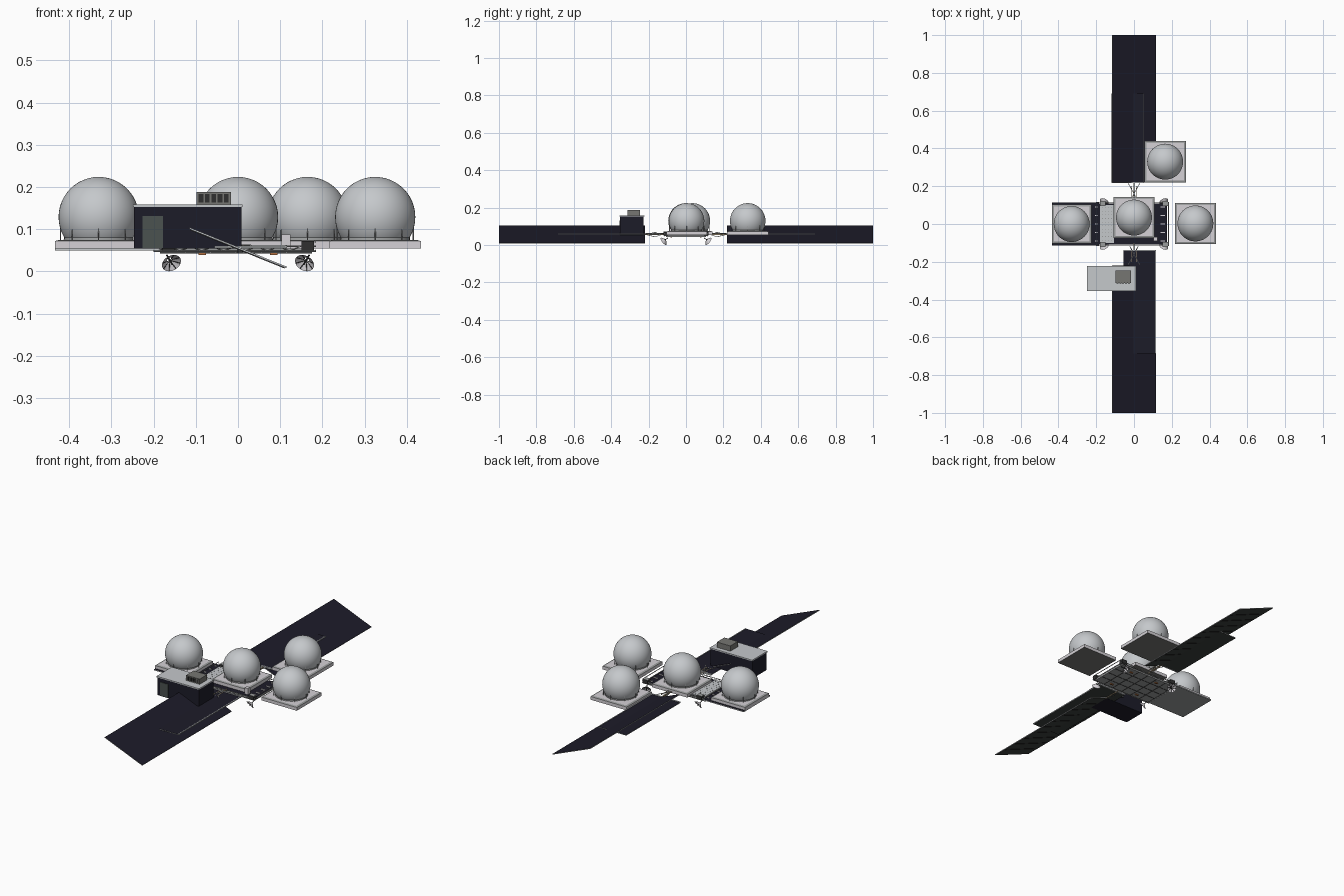
import bpy, bmesh, math
from mathutils import Vector, Matrix

old = bpy.data.objects.get("Cube")
if old:
    bpy.data.objects.remove(old)


def material(name, r, g, b):
    m = bpy.data.materials.new(name)
    m.use_nodes = True
    m.diffuse_color = (r, g, b, 1)
    node = next(n for n in m.node_tree.nodes if n.type == 'BSDF_PRINCIPLED')
    node.inputs["Base Color"].default_value = (r, g, b, 1)
    return m


SHELL = material("dome_grey", 0.56, 0.58, 0.6)
PLATE = material("plate_grey", 0.66, 0.64, 0.67)
NAVY = material("solar_navy", 0.012, 0.0115, 0.022)
BACK = material("panel_back", 0.045, 0.05, 0.046)
STEEL = material("steel", 0.33, 0.34, 0.34)
DARK = material("dark_metal", 0.03, 0.03, 0.03)
DOOR = material("door_green", 0.07, 0.085, 0.08)
VENT = material("vent_grey", 0.18, 0.18, 0.17)
ORANGE = material("orange", 0.45, 0.16, 0.05)
TAN = material("mast_tan", 0.42, 0.33, 0.2)


def finish(name, bm, mats, rule=None, smooth=False):
    bmesh.ops.recalc_face_normals(bm, faces=bm.faces)
    bm.normal_update()
    if rule:
        for f in bm.faces:
            f.material_index = rule(f)
    mesh = bpy.data.meshes.new(name)
    bm.to_mesh(mesh)
    bm.free()
    for m in mats:
        mesh.materials.append(m)
    ob = bpy.data.objects.new(name, mesh)
    bpy.context.collection.objects.link(ob)
    if smooth:
        bpy.ops.object.select_all(action='DESELECT')
        ob.select_set(True)
        bpy.context.view_layer.objects.active = ob
        bpy.ops.object.shade_smooth_by_angle(angle=math.radians(35))


def add_box(bm, x, y, z):
    size = [b - a for a, b in (x, y, z)]
    mid = [(a + b) / 2 for a, b in (x, y, z)]
    bmesh.ops.create_cube(bm, size=1, matrix=Matrix.Translation(mid) @ Matrix.Diagonal((*size, 1)))


def box(name, x, y, z, *mats, rule=None):
    bm = bmesh.new()
    add_box(bm, x, y, z)
    finish(name, bm, mats, rule)


def add_rod(bm, a, b, r, sides=6):
    a, b = Vector(a), Vector(b)
    turn = (b - a).to_track_quat('Z', 'Y').to_matrix().to_4x4()
    bmesh.ops.create_cone(bm, cap_ends=True, segments=sides, radius1=r, radius2=r,
                          depth=(b - a).length, matrix=Matrix.Translation((a + b) / 2) @ turn)


def panel_rule(f):
    # front, back and edge of a thin panel
    return 0 if f.normal.z > 0.5 else 1 if f.normal.z < -0.5 else 2


# Radar domes: plate with darker border, ring pedestal, clips and shell
def dome(name, cx, cy, half):
    bm = bmesh.new()
    add_box(bm, (cx - half, cx + half), (cy - half, cy + half), (.054, .072))
    top = [f for f in bm.faces if f.calc_center_median().z > .07]
    border = bmesh.ops.inset_region(bm, faces=top, thickness=.015, depth=.003)["faces"]
    finish(name + "_plate", bm, [PLATE, VENT, STEEL],
           lambda f: 1 if f.normal.z < -.5 else 2 if f in border else 0)

    bm = bmesh.new()
    bmesh.ops.create_cone(bm, cap_ends=True, segments=32, radius1=.083, radius2=.08,
                          depth=.018, matrix=Matrix.Translation((cx, cy, .083)))
    finish(name + "_pedestal", bm, [STEEL], smooth=True)

    bm = bmesh.new()
    for i in range(8):
        a = math.tau * i / 8
        x, y = cx + .09 * math.cos(a), cy + .09 * math.sin(a)
        add_rod(bm, (x, y, .075), (x, y, .105), .0015)
    finish(name + "_clips", bm, [STEEL])

    bm = bmesh.new()
    bmesh.ops.create_uvsphere(bm, u_segments=48, v_segments=24, radius=.095,
                              matrix=Matrix.Translation((cx, cy, .129)))
    bmesh.ops.bisect_plane(bm, geom=bm.verts[:] + bm.edges[:] + bm.faces[:],
                           plane_co=(0, 0, .08), plane_no=(0, 0, 1), clear_inner=True)
    finish(name + "_shell", bm, [SHELL], smooth=True)


dome("west_dome", -.33, 0, .104)
dome("central_dome", 0, .034, .108)
dome("rear_dome", .165, .33, .11)
dome("east_dome", .325, .003, .108)

# Tilted long wings
tilt = Matrix.Translation((0, 0, .056)) @ Matrix.Rotation(math.radians(22), 4, 'Y')
for side, label in ((-1, "front"), (1, "rear")):
    bm = bmesh.new()
    add_box(bm, (-.124, .124), sorted((side * .22, side)), (-.002, .002))
    bm.transform(tilt)
    finish(label + "_long_wing", bm, [NAVY, BACK, SHELL], panel_rule)

    # battens on the underside of the wing
    bm = bmesh.new()
    for i in range(1, 10):
        y = side * (.22 + .078 * i)
        add_box(bm, (-.12, .12), (y - .001, y + .001), (-.004, -.002))
    bm.transform(tilt)
    finish(label + "_wing_battens", bm, [DARK])

# Flat short wings with a light outer strip and hinge bar
for label, x, y, outer, inner in (("front", (-.056, .116), (-.685, -.14), .114, -.14),
                                  ("rear", (-.118, .054), (.22, .69), .052, .22)):
    box(label + "_short_wing", x, y, (.056, .06), NAVY, BACK, SHELL, rule=panel_rule)
    box(label + "_wing_strip", (outer - .002, outer + .002), y, (.058, .062), SHELL)
    box(label + "_wing_hinge_bar", x, (inner - .003, inner + .003), (.055, .063), SHELL)

# Masts joining the hull to the wings, with crossed lattice
masts, lattice = bmesh.new(), bmesh.new()
for s in (-1, 1):
    add_rod(masts, (0, s * .1, .056), (0, s * .235, .056), .0035)
    for sx in (-1, 1):
        add_rod(lattice, (sx * .03, s * .215, .062), (-sx * .022, s * .12, .062), .002)
        add_rod(masts, (sx * .012, s * .13, .06), (sx * .012, s * .2, .06), .002)
    for sz in (-1, 1):
        mid = (0, s * .165, .056 + sz * .012)
        add_rod(lattice, (0, s * .13, .056), mid, .0015)
        add_rod(lattice, mid, (0, s * .215, .056), .0015)
finish("wing_masts", masts, [TAN])
finish("mast_lattice", lattice, [STEEL])

# Central hull, its decks and the side deck
box("hull_deck", (-.185, .175), (-.108, .108), (.044, .054), NAVY, STEEL, STEEL, rule=panel_rule)
box("grey_deck", (-.18, -.107), (-.1, .1), (.054, .06), SHELL)
box("side_deck", (-.433, -.185), (-.115, .115), (.05, .056), NAVY, STEEL, SHELL, rule=panel_rule)

# Small holes dotted over the grey deck
bm = bmesh.new()
for i in range(4):
    for j in range(10):
        x, y = -.168 + i * .016, -.085 + j * .019
        add_box(bm, (x - .0015, x + .0015), (y - .0015, y + .0015), (.059, .061))
finish("deck_holes", bm, [VENT])

# Thin ribs and pads under the hull
bm = bmesh.new()
for i in range(1, 6):
    x = -.185 + .06 * i
    add_box(bm, (x - .0008, x + .0008), (-.108, .108), (.0425, .044))
for i in range(-1, 2):
    add_box(bm, (-.185, .175), (i * .054 - .0008, i * .054 + .0008), (.0425, .044))
finish("underside_ribs", bm, [DARK])

bm = bmesh.new()
for x in (-.085, .085):
    for y in (-.08, .08):
        add_box(bm, (x - .009, x + .009), (y - .004, y + .004), (.039, .044))
finish("orange_pads", bm, [ORANGE])

# Side rails with zigzag lattice
bm = bmesh.new()
for s in (-1, 1):
    for z in (.048, .06):
        add_rod(bm, (-.2, s * .116, z), (.185, s * .116, z), .002)
    for i in range(14):
        x, z = -.19 + i * .026, (.048, .06)
        add_rod(bm, (x, s * .116, z[i % 2]), (x + .026, s * .116, z[1 - i % 2]), .0013)
for x in (-.2, .183):
    for z in (.05, .07):
        add_rod(bm, (x, -.116, z), (x, .116, z), .002)
finish("side_rails", bm, [STEEL])

# Small fittings on deck
bm = bmesh.new()
for y in (-.09, -.045, 0, .045, .09):
    add_box(bm, (-.206, -.194), (y - .003, y + .003), (.056, .062))
    add_box(bm, (.14, .165), (y - .002, y + .002), (.054, .06))
add_box(bm, (.103, .124), (-.09, -.07), (.054, .088))
finish("deck_fittings", bm, [PLATE])

# Corner brackets and ribbed dishes
for sx, a in ((-1, "west"), (1, "east")):
    for sy, b in ((-1, "front"), (1, "rear")):
        name = f"{a}_{b}_dish"
        box(name + "_bracket", (sx * .165 - .015, sx * .165 + .015),
            (sy * .108 - .013, sy * .108 + .013), (.05, .072), STEEL, DARK,
            rule=lambda f: int(f.normal.z < .5))
        axis = Vector((-sx * .35, sy * .75, -.6)).normalized()
        turn = axis.to_track_quat('Z', 'Y').to_matrix().to_4x4()
        place = Matrix.Translation((sx * .16, sy * .115, .024)) @ turn
        bm = bmesh.new()
        bmesh.ops.create_cone(bm, cap_ends=False, segments=20, radius1=.006, radius2=.024, depth=.014)
        bm.transform(place)
        finish(name, bm, [PLATE], smooth=True)
        bm = bmesh.new()
        for i in range(8):
            t = math.tau * i / 8
            add_rod(bm, (0, 0, -.004), (.023 * math.cos(t), .023 * math.sin(t), .0075), .001, 4)
        add_rod(bm, (0, 0, -.025), (0, 0, .012), .002)
        bm.transform(place)
        finish(name + "_ribs", bm, [DARK])

# Cabin with roof, door and ventilation unit
box("cabin", (-.246, .008), (-.353, -.227), (.055, .154), NAVY)
box("cabin_roof", (-.249, .011), (-.356, -.223), (.153, .159), SHELL)
box("cabin_door", (-.226, -.178), (-.356, -.35), (.056, .132), DOOR)
box("vent_unit", (-.098, -.016), (-.312, -.247), (.159, .188), VENT)
bm = bmesh.new()
for i in range(5):
    x = -.093 + i * .015
    add_box(bm, (x, x + .011), (-.314, -.31), (.164, .183))
finish("vent_slots", bm, [DARK])
